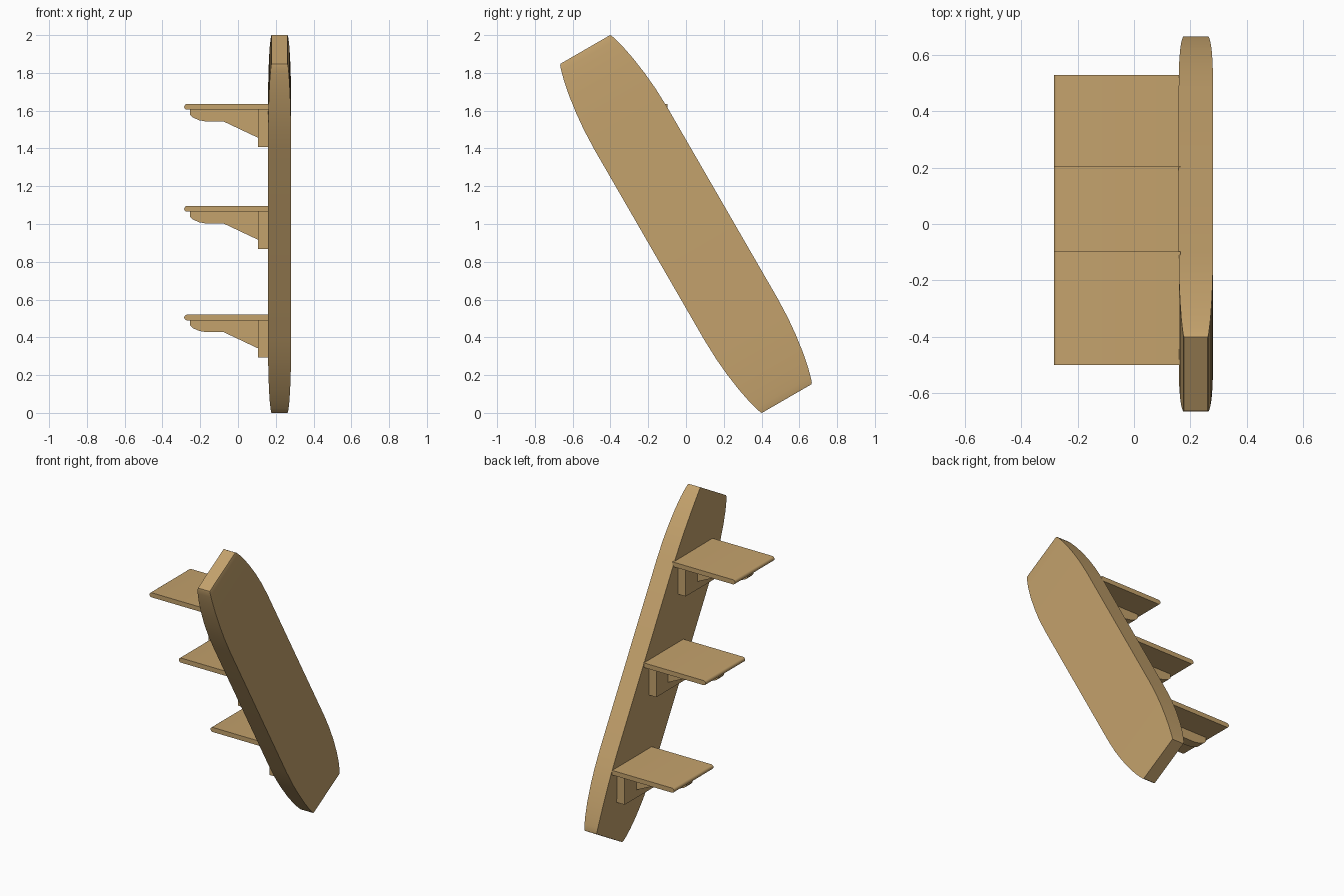
import bpy, bmesh, math
from mathutils import Vector

if "Cube" in bpy.data.objects:
    bpy.data.objects.remove(bpy.data.objects["Cube"])


def finish(bm, name, angle=35):
    bmesh.ops.recalc_face_normals(bm, faces=bm.faces)
    mesh = bpy.data.meshes.new(name)
    bm.to_mesh(mesh)
    bm.free()
    obj = bpy.data.objects.new(name, mesh)
    bpy.context.collection.objects.link(obj)
    mesh.materials.append(wood)
    bpy.ops.object.select_all(action='DESELECT')
    obj.select_set(True)
    bpy.context.view_layer.objects.active = obj
    bpy.ops.object.shade_smooth_by_angle(angle=math.radians(angle))
    return obj


def extrude_profile(name, points, y0, y1):
    """Extrude an x-z outline along y."""
    bm = bmesh.new()
    a = [bm.verts.new((x, y0, z)) for x, z in points]
    b = [bm.verts.new((x, y1, z)) for x, z in points]
    bm.faces.new(a)
    bm.faces.new(b)
    n = len(points)
    for i in range(n):
        j = (i + 1) % n
        bm.faces.new((a[i], a[j], b[j], b[i]))
    return finish(bm, name)


wood = bpy.data.materials.new("wood")
wood.diffuse_color = (0.55, 0.36, 0.15, 1)
wood.use_nodes = True
wood.node_tree.nodes["Principled BSDF"].inputs["Base Color"].default_value = wood.diffuse_color

# Slanted back board: rectangular sections that taper towards both ends
# (distance along board, half width, half thickness)
half = [(0.58, 0.223, 0.061), (0.70, 0.219, 0.0605), (0.80, 0.210, 0.059),
        (0.90, 0.196, 0.056), (0.98, 0.180, 0.052), (1.03, 0.167, 0.048),
        (1.058, 0.158, 0.045), (1.067, 0.152, 0.042)]
stations = [(-u, w, t) for u, w, t in reversed(half)] + half
along = Vector((0, -0.5, math.sqrt(0.75)))
across = Vector((0, math.sqrt(0.75), 0.5))
center = Vector((0.22, 0, 1))
bm = bmesh.new()
rings = []
for u, w, t in stations:
    rings.append([bm.verts.new(center + along * u + across * (w * sv) + Vector((t * sx, 0, 0)))
                  for sx, sv in ((-1, -1), (1, -1), (1, 1), (-1, 1))])
for r, s in zip(rings, rings[1:]):
    for i in range(4):
        j = (i + 1) % 4
        bm.faces.new((r[i], r[j], s[j], s[i]))
bm.faces.new(rings[0])
bm.faces.new(rings[-1])
finish(bm, "back_board")

# Three shelves, each with a mounting plate and a gusset beneath
for label, top, y1 in (("upper", 1.635, -0.097), ("middle", 1.095, 0.205), ("lower", 0.52, 0.53)):
    y0 = y1 - 0.405
    mid = (y0 + y1) / 2
    # Shelf board with a rounded front edge
    nose = [(-0.270 - 0.015 * math.sin(math.pi * k / 8),
             top - 0.015 + 0.015 * math.cos(math.pi * k / 8)) for k in range(9)]
    extrude_profile(label + "_shelf", nose + [(0.165, top - 0.03), (0.165, top)], y0, y1)
    # Mounting plate against the board
    extrude_profile(label + "_mounting_plate",
                    [(0.105, top - 0.03), (0.165, top - 0.03),
                     (0.165, top - 0.228), (0.105, top - 0.228)], y0 + 0.05, y1 - 0.05)
    # Gusset under the shelf
    outline = [(0.105, -0.03), (-0.255, -0.03), (-0.255, -0.055), (-0.24, -0.071),
               (-0.205, -0.086), (-0.165, -0.093), (-0.075, -0.093), (0.105, -0.178)]
    extrude_profile(label + "_gusset", [(x, top + z) for x, z in outline], mid - 0.03, mid + 0.03)
